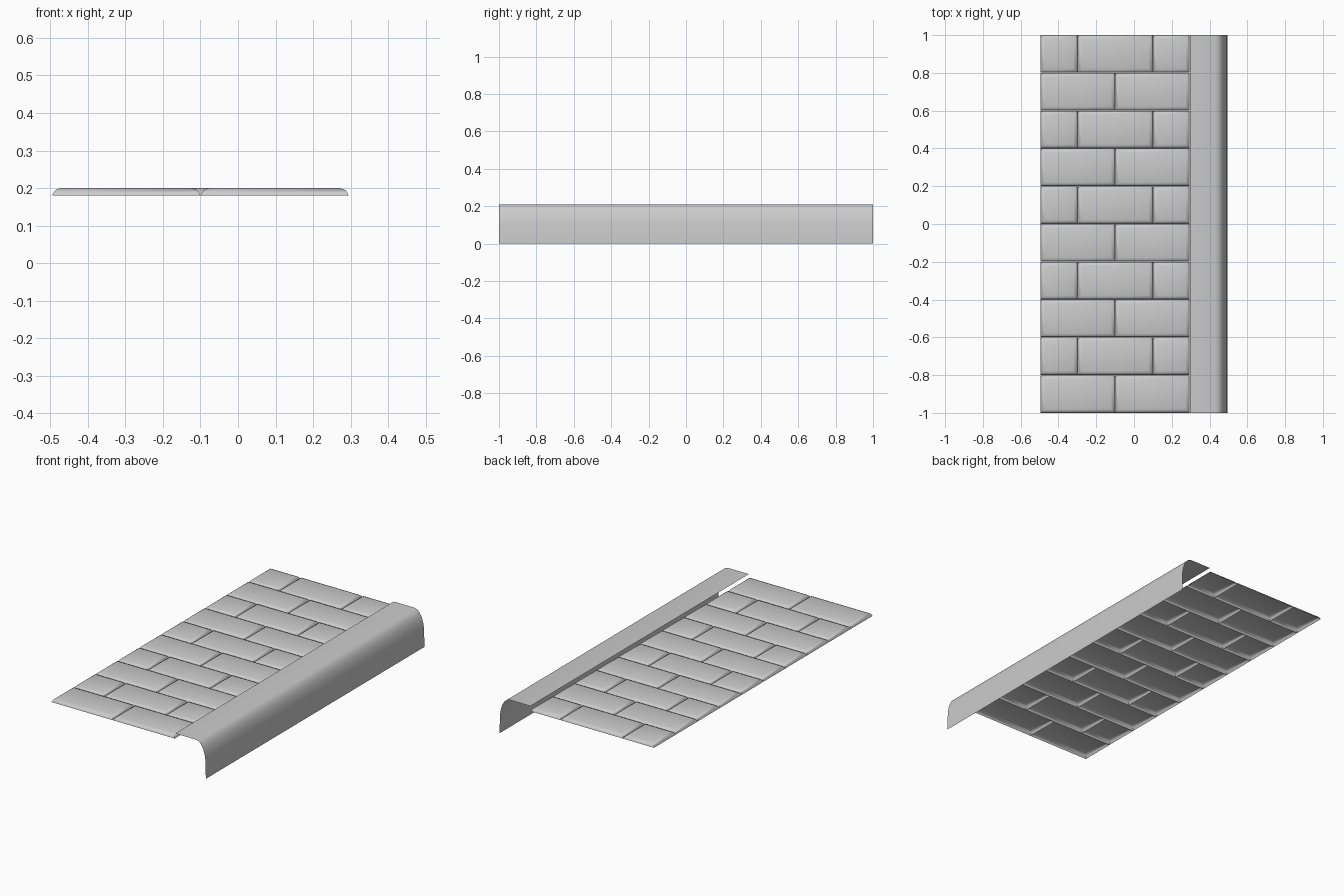
import bpy, bmesh

if "Cube" in bpy.data.objects:
    bpy.data.objects.remove(bpy.data.objects["Cube"])

# (inset, height) rings of a paver's rounded edge, open underneath
PAVER_EDGE = [(0.0, 0.18), (0.003, 0.187), (0.009, 0.195), (0.022, 0.20)]
ROWS, ROW_DEPTH = 10, 0.2


def make_object(name, bm):
    mesh = bpy.data.meshes.new(name)
    bm.to_mesh(mesh)
    bm.free()
    obj = bpy.data.objects.new(name, mesh)
    bpy.context.collection.objects.link(obj)
    bpy.ops.object.select_all(action='DESELECT')
    obj.select_set(True)
    bpy.context.view_layer.objects.active = obj
    bpy.ops.object.shade_smooth_by_angle(angle=0.7)
    return obj


def add_paver(bm, x0, x1, y0, y1):
    rings = []
    for d, z in PAVER_EDGE:
        corners = [(x0 + d, y0 + d), (x1 - d, y0 + d), (x1 - d, y1 - d), (x0 + d, y1 - d)]
        rings.append([bm.verts.new((x, y, z)) for x, y in corners])
    for low, high in zip(rings, rings[1:]):
        for i in range(4):
            j = (i + 1) % 4
            bm.faces.new((low[i], low[j], high[j], high[i]))
    bm.faces.new(rings[-1])


# Pavers in running bond: two full stones, then half / full / half
for row in range(ROWS):
    bm = bmesh.new()
    joints = [-0.495, -0.10, 0.295] if row % 2 == 0 else [-0.495, -0.298, 0.10, 0.295]
    y0 = -1 + row * ROW_DEPTH
    for x0, x1 in zip(joints, joints[1:]):
        add_paver(bm, x0, x1, y0 + 0.001 * (row > 0), y0 + ROW_DEPTH - 0.001 * (row < ROWS - 1))
    make_object(f"paver_row_{row + 1}", bm)

# Kerb: open sheet swept along the walk, with a rounded outer shoulder
profile = [(0.297, 0.21), (0.43, 0.21), (0.448, 0.205), (0.463, 0.192),
           (0.476, 0.17), (0.486, 0.14), (0.492, 0.105), (0.494, 0.0)]
bm = bmesh.new()
front, back = [[bm.verts.new((x, y, z)) for x, z in profile] for y in (-1, 1)]
for i in range(len(profile) - 1):
    bm.faces.new((front[i], front[i + 1], back[i + 1], back[i]))
make_object("kerb", bm)
